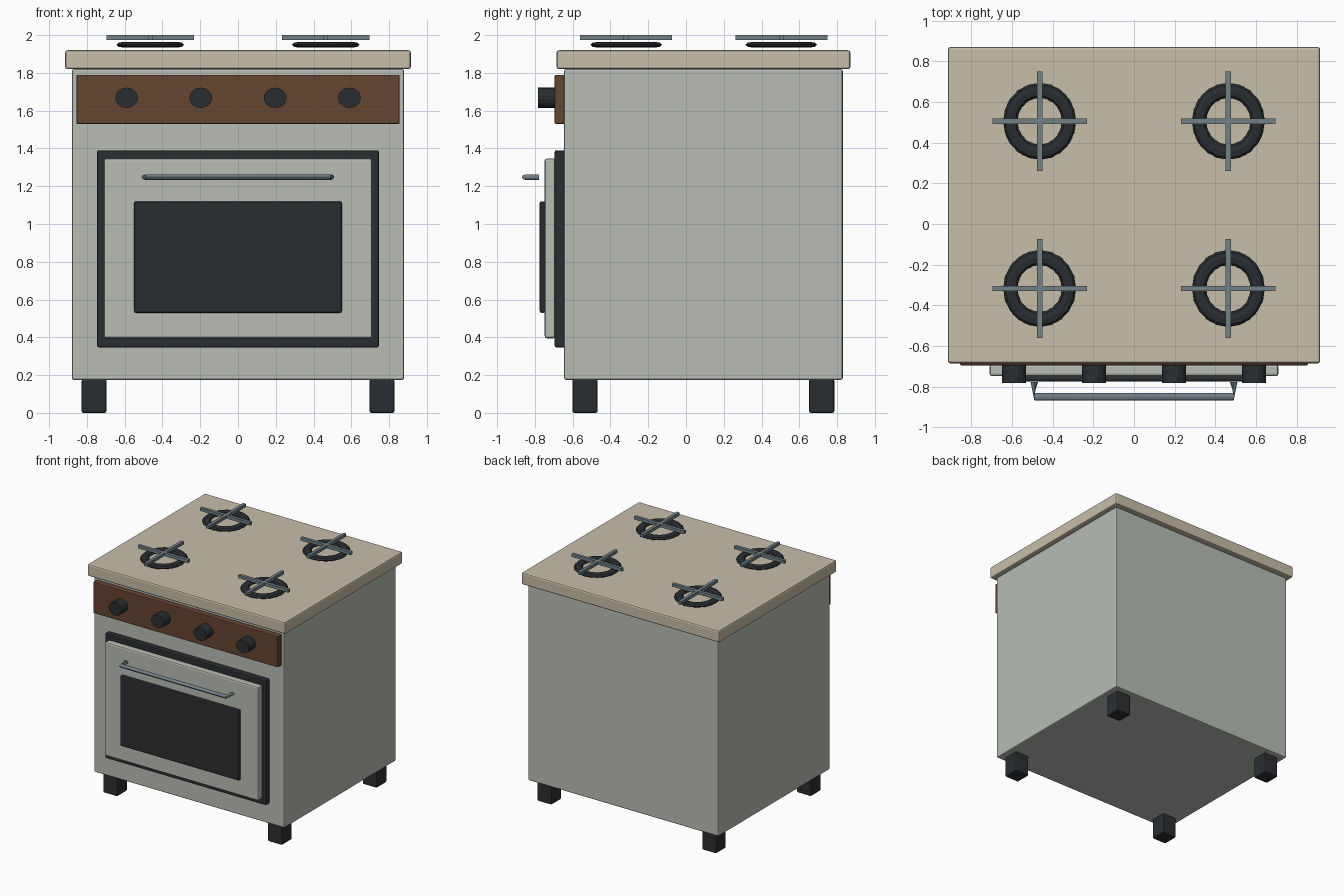
import bpy, bmesh
from math import cos, sin, pi, radians

if "Cube" in bpy.data.objects:
    bpy.data.objects.remove(bpy.data.objects["Cube"])


def material(name, r, g, b):
    m = bpy.data.materials.new(name)
    m.diffuse_color = (r, g, b, 1)
    m.use_nodes = True
    m.node_tree.nodes["Principled BSDF"].inputs["Base Color"].default_value = m.diffuse_color
    return m


ENAMEL = material("enamel", 0.48, 0.51, 0.46)
CREAM = material("cream", 0.58, 0.52, 0.40)
WOOD = material("brown", 0.13, 0.058, 0.028)
BLACK = material("black", 0.023, 0.027, 0.03)
STEEL = material("steel", 0.17, 0.22, 0.24)


def add_object(bm, name, mat):
    bmesh.ops.recalc_face_normals(bm, faces=bm.faces)
    me = bpy.data.meshes.new(name)
    bm.to_mesh(me)
    bm.free()
    ob = bpy.data.objects.new(name, me)
    bpy.context.collection.objects.link(ob)
    me.materials.append(mat)
    return ob


def box(name, x, y, z, mat, bevel=0.0):
    """Box from (min, max) pairs with softened edges."""
    bm = bmesh.new()
    bmesh.ops.create_cube(bm, size=1)
    for v in bm.verts:
        for i, (lo, hi) in enumerate((x, y, z)):
            v.co[i] = (lo + hi) / 2 + v.co[i] * (hi - lo)
    ob = add_object(bm, name, mat)
    if bevel:
        mod = ob.modifiers.new("soft_edges", 'BEVEL')
        mod.width = bevel
        mod.segments = 2
    return ob


def smooth(ob, angle=35):
    bpy.ops.object.select_all(action='DESELECT')
    ob.select_set(True)
    bpy.context.view_layer.objects.active = ob
    bpy.ops.object.shade_smooth_by_angle(angle=radians(angle))


# Cabinet and worktop
box("body", (-0.88, 0.88), (-0.645, 0.83), (0.175, 1.82), ENAMEL, 0.01)
box("worktop", (-0.915, 0.915), (-0.685, 0.87), (1.82, 1.92), CREAM, 0.012)

# Feet
for sx in (-1, 1):
    for y in (-0.535, 0.718):
        x = sx * 0.762
        box("foot", (x - 0.066, x + 0.066), (y - 0.067, y + 0.067), (0, 0.178), BLACK, 0.01)

# Control panel and knobs
box("control_panel", (-0.855, 0.855), (-0.695, -0.64), (1.53, 1.79), WOOD, 0.006)
for x in (-0.59, -0.197, 0.197, 0.59):
    bpy.ops.mesh.primitive_cylinder_add(vertices=18, radius=1, depth=1, rotation=(pi / 2, 0, 0),
                                        location=(x, -0.735, 1.668))
    knob = bpy.context.object
    knob.name = "knob"
    knob.scale = (0.06, 0.054, 0.095)
    knob.data.materials.append(BLACK)

# Oven frame, door and window
box("oven_frame", (-0.746, 0.746), (-0.695, -0.64), (0.347, 1.39), BLACK, 0.008)
box("oven_door", (-0.71, 0.71), (-0.748, -0.69), (0.395, 1.347), ENAMEL, 0.012)
box("oven_window", (-0.55, 0.55), (-0.775, -0.745), (0.53, 1.12), BLACK, 0.01)

# Door handle: tube whose corner sections lie across the bar
bm = bmesh.new()
N, RH, RZ, HZ = 12, 0.018, 0.014, 1.248
rings = []
for x, y, across_bar in ((-0.49, -0.777, False), (-0.49, -0.85, True),
                         (0.49, -0.85, True), (0.49, -0.777, False)):
    ring = []
    for k in range(N):
        c, s = RH * cos(2 * pi * k / N), RZ * sin(2 * pi * k / N)
        side = 1 if x < 0 else -1
        co = (x, y + c, HZ + s) if across_bar else (x + side * c, y, HZ + s)
        ring.append(bm.verts.new(co))
    rings.append(ring)
for a, b in zip(rings, rings[1:]):
    for k in range(N):
        j = (k + 1) % N
        bm.faces.new((a[k], a[j], b[j], b[k]))
bm.faces.new(rings[0])
bm.faces.new(rings[-1])
smooth(add_object(bm, "door_handle", STEEL))

# Burners: flattened ring under a crossed grate
for x in (-0.464, 0.464):
    for y in (-0.317, 0.505):
        bpy.ops.mesh.primitive_torus_add(major_segments=20, minor_segments=8, major_radius=0.144,
                                         minor_radius=0.035, location=(x, y, 1.949))
        ring = bpy.context.object
        ring.name = "burner_ring"
        ring.scale = (1, 1.055, 0.43)
        ring.data.materials.append(BLACK)
        box("grate_bar_x", (x - 0.232, x + 0.232), (y - 0.013, y + 0.013), (1.975, 2.0), STEEL)
        box("grate_bar_y", (x - 0.013, x + 0.013), (y - 0.244, y + 0.244), (1.975, 2.0), STEEL)
